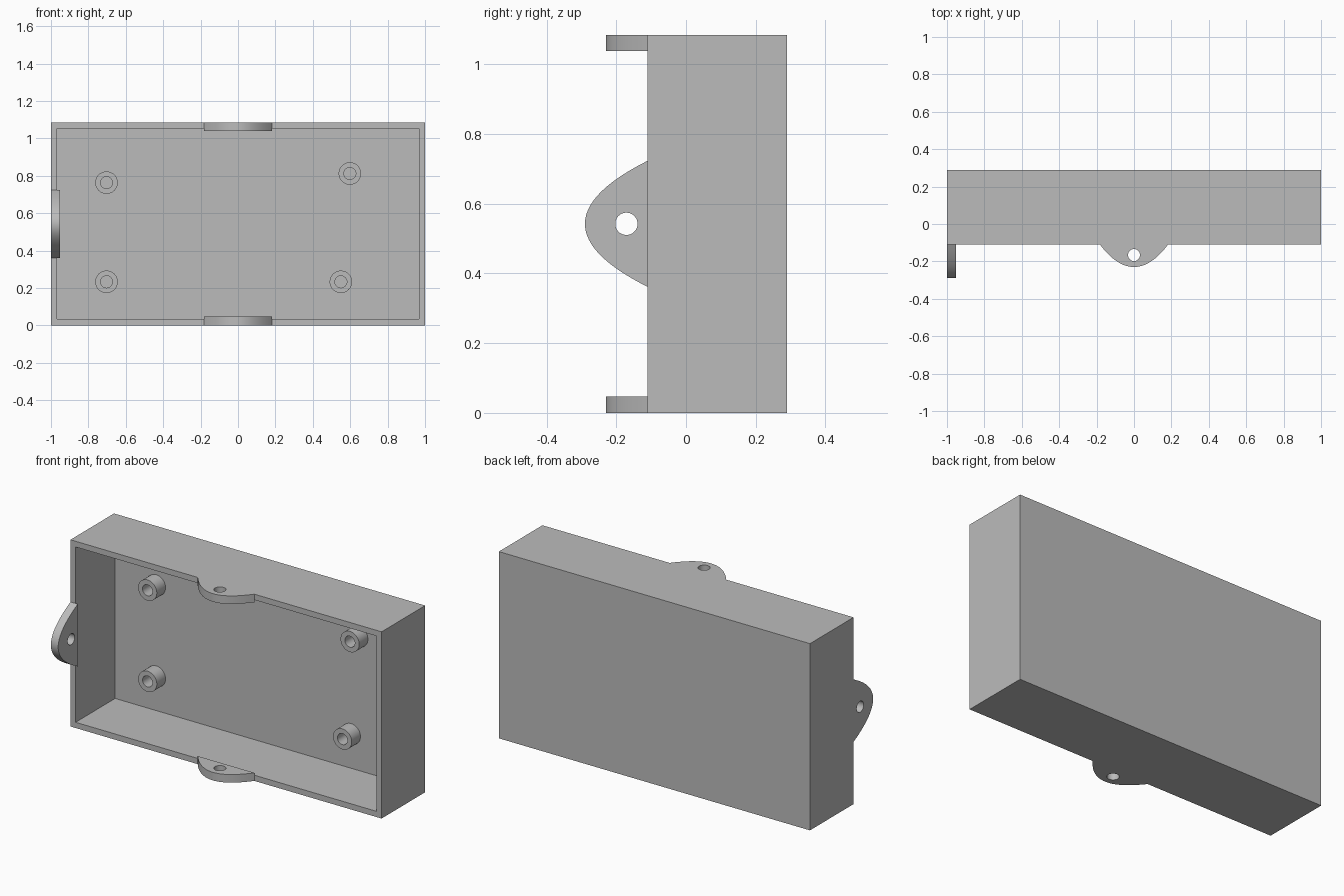
import bpy
import bmesh
from math import cos, sin, tau, radians
from mathutils import Matrix, Vector

if "Cube" in bpy.data.objects:
    bpy.data.objects.remove(bpy.data.objects["Cube"], do_unlink=True)

FRONT, BACK, FLOOR = -0.11, 0.29, 0.253    # y of rim, back face, inner floor
HEIGHT, WALL = 1.085, 0.047
HOLE = 0.032
X, Y, Z = Vector((1, 0, 0)), Vector((0, 1, 0)), Vector((0, 0, 1))

grey = bpy.data.materials.new("plain grey")
grey.diffuse_color = (0.5, 0.5, 0.5, 1)
grey.use_nodes = True
grey.node_tree.nodes["Principled BSDF"].inputs["Base Color"].default_value = (0.5, 0.5, 0.5, 1)


def finish(name, bm):
    """Turn a bmesh into a grey object with sharp edges kept."""
    bmesh.ops.recalc_face_normals(bm, faces=bm.faces)
    mesh = bpy.data.meshes.new(name)
    bm.to_mesh(mesh)
    bm.free()
    mesh.materials.append(grey)
    obj = bpy.data.objects.new(name, mesh)
    bpy.context.collection.objects.link(obj)
    bpy.ops.object.select_all(action="DESELECT")
    obj.select_set(True)
    bpy.context.view_layer.objects.active = obj
    bpy.ops.object.shade_smooth_by_angle(angle=radians(30))
    return obj


def circle(radius, v=0.0, n=48):
    return [(radius * cos(tau * i / n), v + radius * sin(tau * i / n)) for i in range(n)]


def parabola(half_width, height, n=40):
    steps = [2 * i / n - 1 for i in range(n + 1)]
    return [(half_width * t, height * (1 - t * t)) for t in steps]


def pierced_plate(name, outline, hole, thickness, u, v, centre):
    """Extrude an outline with a hole; u and v are its in-plane axes."""
    curve = bpy.data.curves.new(name + "_profile", "CURVE")
    curve.dimensions = "2D"
    curve.fill_mode = "BOTH"
    curve.extrude = thickness / 2
    for points in (outline, hole):
        spline = curve.splines.new("POLY")
        spline.points.add(len(points) - 1)
        for point, (a, b) in zip(spline.points, points):
            point.co = (a, b, 0, 1)
        spline.use_cyclic_u = True
    helper = bpy.data.objects.new(name + "_profile", curve)
    bpy.context.collection.objects.link(helper)
    bpy.context.view_layer.update()
    mesh = bpy.data.meshes.new_from_object(helper.evaluated_get(bpy.context.evaluated_depsgraph_get()))
    bm = bmesh.new()
    bm.from_mesh(mesh)
    bpy.data.objects.remove(helper, do_unlink=True)
    bpy.data.curves.remove(curve)
    bpy.data.meshes.remove(mesh)
    bmesh.ops.remove_doubles(bm, verts=bm.verts, dist=1e-5)
    axes = Matrix((u, v, u.cross(v))).transposed().to_4x4()
    bm.transform(Matrix.Translation(centre) @ axes)
    return finish(name, bm)


# Open tray: a block whose front face is inset and pushed back to the floor
bm = bmesh.new()
bmesh.ops.create_cube(bm, size=1)
bm.transform(Matrix.Translation((0, (FRONT + BACK) / 2, HEIGHT / 2))
             @ Matrix.Diagonal((2, BACK - FRONT, HEIGHT, 1)))
bm.normal_update()
front = min(bm.faces, key=lambda f: f.calc_center_median().y)
bmesh.ops.inset_region(bm, faces=[front], thickness=WALL)
pushed = bmesh.ops.extrude_face_region(bm, geom=[front])
bmesh.ops.translate(bm, vec=Y * (FLOOR - FRONT),
                    verts=[g for g in pushed["geom"] if isinstance(g, bmesh.types.BMVert)])
if front.is_valid:
    bmesh.ops.delete(bm, geom=[front], context="FACES_ONLY")
finish("tray", bm)

# Mounting ears flush with the walls
for name, z in (("top_ear", HEIGHT - WALL / 2), ("bottom_ear", WALL / 2)):
    pierced_plate(name, parabola(0.182, 0.12), circle(HOLE, 0.056), WALL,
                  X, -Y, Vector((0, FRONT, z)))
pierced_plate("right_ear", parabola(0.181, 0.18), circle(HOLE, 0.061), WALL,
              Z, -Y, Vector((-1 + WALL / 2, FRONT, HEIGHT / 2)))

# Hollow screw posts on the floor
POST = 0.08
posts = {"lower_right": (-0.703, 0.233), "upper_right": (-0.703, 0.763),
         "lower_left": (0.55, 0.233), "upper_left": (0.598, 0.812)}
for name, (x, z) in posts.items():
    pierced_plate(name + "_post", circle(0.06), circle(HOLE), POST,
                  X, Z, Vector((x, FLOOR - POST / 2, z)))
